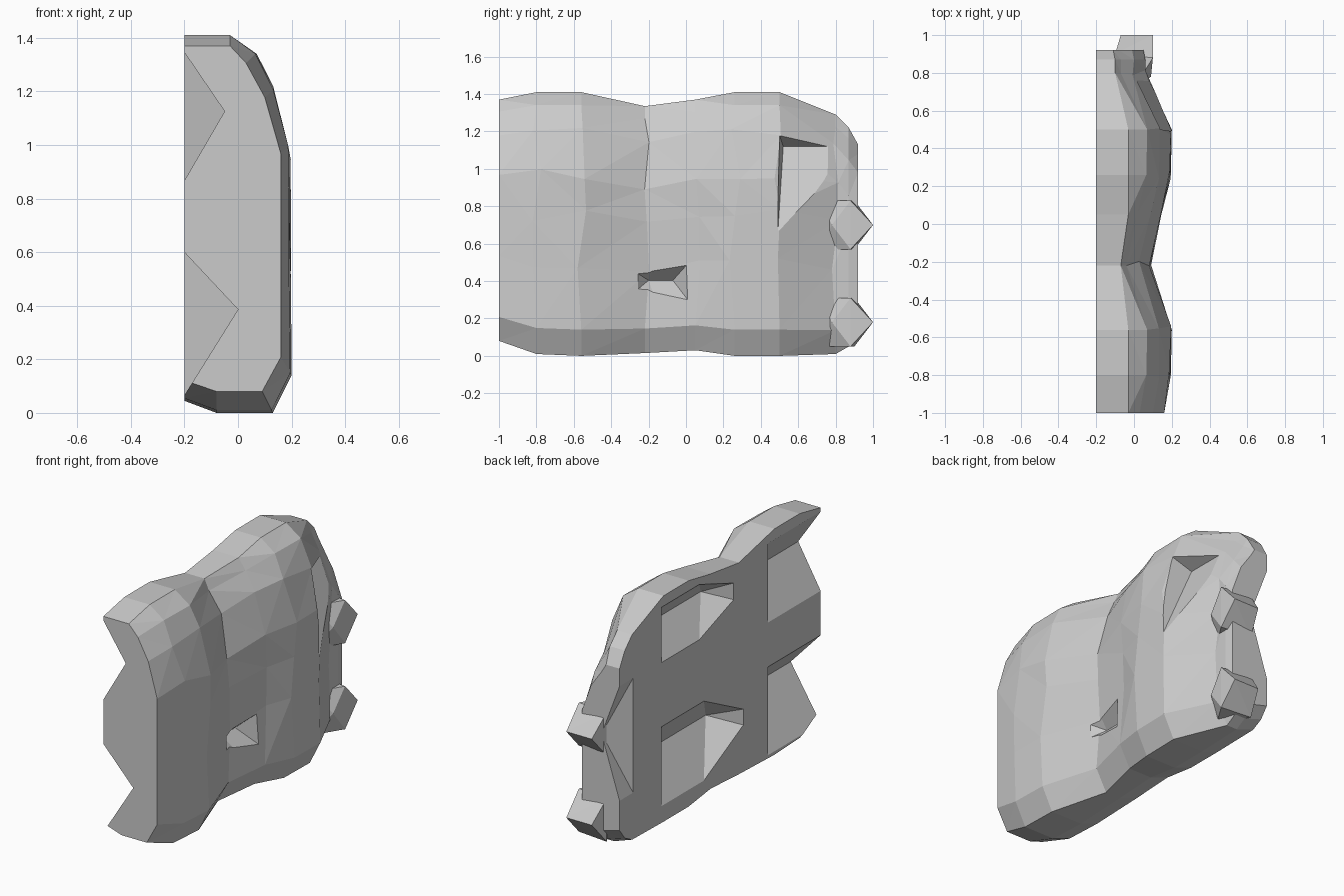
import bpy, bmesh, random

if "Cube" in bpy.data.objects:
    bpy.data.objects.remove(bpy.data.objects["Cube"])

random.seed(4)


def finish(bm, name):
    bmesh.ops.recalc_face_normals(bm, faces=bm.faces[:])
    me = bpy.data.meshes.new(name)
    bm.to_mesh(me)
    bm.free()
    ob = bpy.data.objects.new(name, me)
    bpy.context.collection.objects.link(ob)
    return ob


def hull(name, pts):
    bm = bmesh.new()
    for p in pts:
        bm.verts.new(p)
    bmesh.ops.convex_hull(bm, input=bm.verts[:])
    loose = [v for v in bm.verts if not v.link_faces]
    bmesh.ops.delete(bm, geom=loose, context='VERTS')
    return finish(bm, name)


def combine(target, tool, op):
    mod = target.modifiers.new(op, 'BOOLEAN')
    mod.operation = op
    mod.solver = 'EXACT'
    mod.object = tool
    bpy.context.view_layer.objects.active = target
    bpy.ops.object.modifier_apply(modifier=mod.name)
    bpy.data.objects.remove(tool)


def profile(z0, z1, xf):
    """Flat back, bulging front with chamfered foot and rounded crest."""
    crest = min(-.03, xf - .16)
    pts = [(-.2, .045), (-.08, 0), (xf - .07, 0), (xf, .14),
           (xf, .5), (xf, .75), (xf, .97), (xf - .06, 1.2),
           (xf - .13, 1.34), (crest, 1.41), (-.2, 1.41)]
    return [(x, z0 + z * (z1 - z0) / 1.41) for x, z in pts]


def knob(name, z, h):
    """Blunt wedge sticking out of the far end at height z, half height h."""
    pts = [(x, 1, z) for x in (-.07, .1)]
    pts += [(x, y, z + s * h) for x, y in ((-.1, .9), (.1, .88), (0, .72))
            for s in (-1, 1)]
    pts.append((.09, .78, z))
    return hull(name, pts)


def wedge(side, y0, y1, z0, z1, depth, taper=1, ridge=.54, inset=.14):
    """Roof-shaped cutter: tapered base outside the rock, ridge inside it."""
    a = y0 if y0 < -.9 else y0 + inset
    b = y1 if y1 > .9 else y1 - inset
    mid, half = (z0 + z1) / 2, (z1 - z0) / 2
    pts = [(side * .21, y, mid + s * half * t)
           for y, t in ((y0, taper), ((y0 + y1) / 2, 1), (y1, 1)) for s in (-1, 1)]
    pts += [(depth, y, z0 + (z1 - z0) * ridge) for y in (a, b)]
    return hull("hollow", pts)


# Main rock slab: sections along y (y, bottom, top, front depth)
sections = [(-1, .08, 1.37, .16), (-.8, .01, 1.41, .195), (-.56, 0, 1.41, .2),
            (-.22, .015, 1.335, .09), (.05, .03, 1.37, .145), (.26, 0, 1.41, .195),
            (.5, 0, 1.41, .2), (.8, .01, 1.29, .06), (.87, .05, 1.22, .06),
            (.92, .12, 1.13, .05)]
bm = bmesh.new()
rings = []
for i, (y, z0, z1, xf) in enumerate(sections):
    ring = []
    for j, (x, z) in enumerate(profile(z0, z1, xf)):
        dy = 0
        if 0 < i < len(sections) - 2 and 3 < j < 8:
            dy = random.uniform(-.03, .03)
            z += random.uniform(-.04, .04)
            x -= random.uniform(0, .01)
        ring.append(bm.verts.new((x, y + dy, z)))
    rings.append(ring)
n = len(rings[0])
for a, b in zip(rings, rings[1:]):
    for j in range(n):
        k = (j + 1) % n
        bm.faces.new((a[j], a[k], b[k], b[j]))
bm.faces.new(rings[0])
bm.faces.new(rings[-1])
bmesh.ops.triangulate(bm, faces=bm.faces[:])
rock = finish(bm, "rock_wall")

# Hollows chipped out: four on the back, its far corner, two on the front
for cut in [(-1, -1.02, -.49, .85, 1.36, -.05), (-1, -1.02, -.49, .05, .61, 0, 1, .6),
            (-1, -.18, .53, 1, 1.36, -.07, .3), (-1, -.27, .53, .13, .64, -.04, .2),
            (-1, .78, 1.02, .3, 1.05, -.08),
            (1, .49, .95, .64, 1.21, .015, 1, .84, .03),
            (1, -.34, .07, .22, .56, .03, .6)]:
    combine(rock, wedge(*cut), 'DIFFERENCE')

# Knobs projecting from the far end
combine(rock, knob("upper_knob", .7, .13), 'UNION')
combine(rock, knob("lower_knob", .18, .13), 'UNION')
